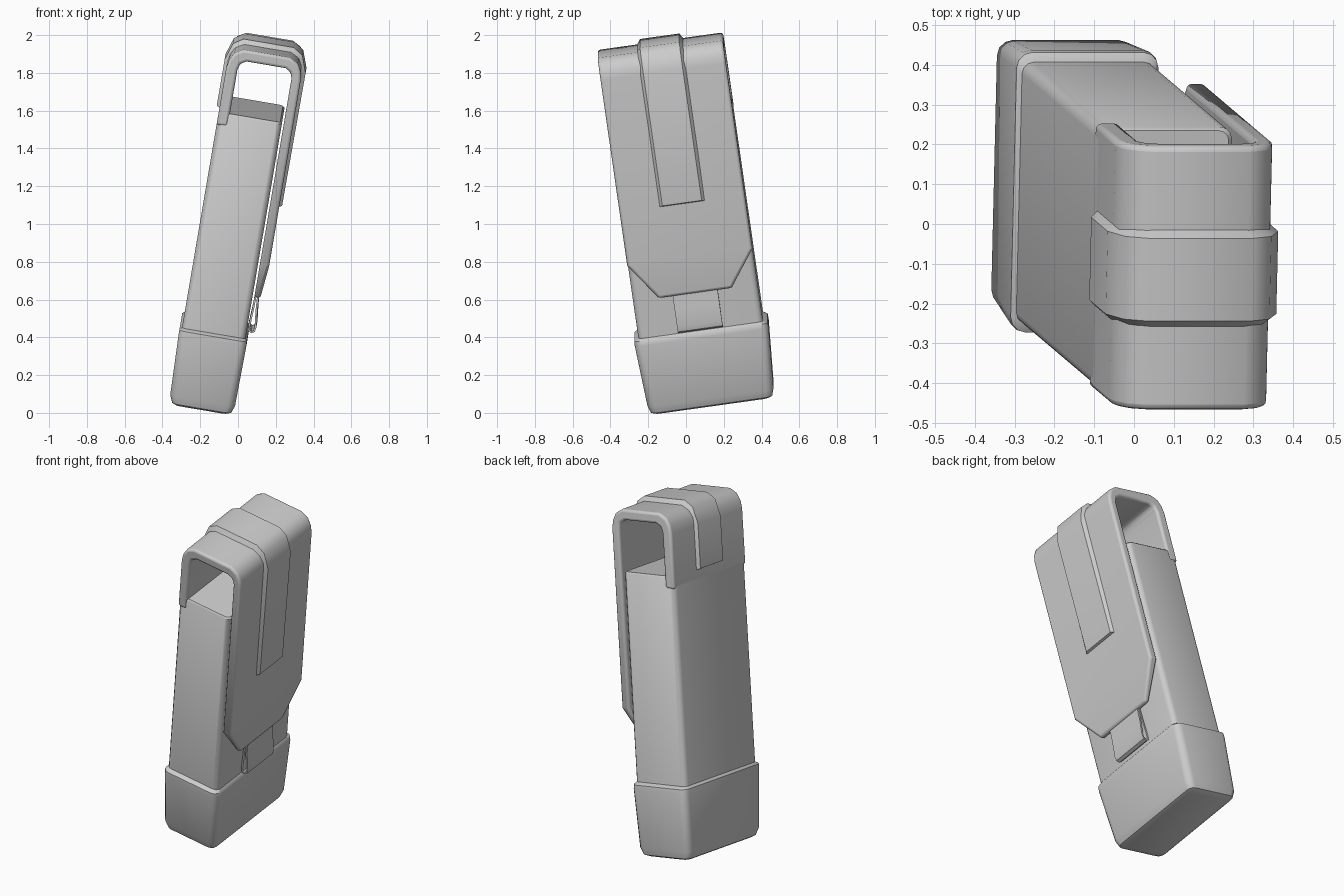
import bpy, bmesh, math
from mathutils import Matrix, Vector

if "Cube" in bpy.data.objects:
    bpy.data.objects.remove(bpy.data.objects["Cube"])

# leaning frame: a = width, b = depth, c = height
U = Vector((1, 0, -0.17)).normalized()
W = Vector((0.17, -0.144, 1)).normalized()
V = W.cross(U)
FRAME = Matrix((U, V, W)).transposed().to_4x4()
FRAME.translation = (0, 0, 1)

grey = bpy.data.materials.new("plain grey")
grey.diffuse_color = (0.6, 0.6, 0.6, 1)
grey.use_nodes = True
grey.node_tree.nodes["Principled BSDF"].inputs["Base Color"].default_value = grey.diffuse_color


def finish(name, bm, bevel=0.0, segments=3):
    bmesh.ops.recalc_face_normals(bm, faces=bm.faces)
    mesh = bpy.data.meshes.new(name)
    bm.to_mesh(mesh)
    bm.free()
    mesh.materials.append(grey)
    ob = bpy.data.objects.new(name, mesh)
    bpy.context.collection.objects.link(ob)
    ob.matrix_world = FRAME
    if bevel:
        mod = ob.modifiers.new("soft edges", 'BEVEL')
        mod.width = bevel
        mod.segments = segments
        mod.limit_method = 'ANGLE'
        mod.angle_limit = math.radians(40)
    bpy.ops.object.select_all(action='DESELECT')
    ob.select_set(True)
    bpy.context.view_layer.objects.active = ob
    bpy.ops.object.shade_smooth_by_angle(angle=math.radians(40))
    return ob


def loft(rings):
    """Closed solid through equal-length rings of points."""
    bm = bmesh.new()
    loops = [[bm.verts.new(p) for p in ring] for ring in rings]
    n = len(loops[0])
    for lo, hi in zip(loops, loops[1:]):
        for i in range(n):
            j = (i + 1) % n
            bm.faces.new((lo[i], lo[j], hi[j], hi[i]))
    bm.faces.new(loops[0][::-1])
    bm.faces.new(loops[-1])
    return bm


def section(a0, a1, b, c, r):
    """Rounded rectangle at height c."""
    pts = []
    for ca, cb, start in ((a1 - r, b - r, 0), (a0 + r, b - r, 90),
                          (a0 + r, r - b, 180), (a1 - r, r - b, 270)):
        for k in range(4):
            t = math.radians(start + 30 * k)
            pts.append((ca + r * math.cos(t), cb + r * math.sin(t), c))
    return pts


def extrude(profile, half):
    return loft([[(a, b, c) for a, c in profile] for b in (-half, half)])


# main pouch body
finish("pouch_body", loft([section(-0.2, 0.14, 0.333, -0.7, 0.03),
                           section(-0.2, 0.14, 0.333, 0.61, 0.03),
                           section(-0.19, 0.13, 0.325, 0.62, 0.025)]))

# thicker boot round the bottom
finish("bottom_boot", loft([section(-0.165, 0.11, 0.305, -0.97, 0.03),
                            section(-0.185, 0.132, 0.325, -0.96, 0.035),
                            section(-0.202, 0.146, 0.337, -0.92, 0.04),
                            section(-0.212, 0.152, 0.358, -0.59, 0.04),
                            section(-0.212, 0.150, 0.356, -0.565, 0.04),
                            section(-0.198, 0.138, 0.33, -0.55, 0.03)]))

# strap that arches over the opening and hangs down as a flap
outer = [(-0.2, 0.55), (-0.2, 0.86), (-0.192, 0.905), (-0.17, 0.945), (-0.125, 0.97),
         (0.125, 0.97), (0.17, 0.945), (0.192, 0.905), (0.2, 0.86),
         (0.2, -0.15), (0.182, -0.345)]
inner = [(0.15, -0.345), (0.15, 0.86), (0.14, 0.893), (0.11, 0.91),
         (-0.1, 0.91), (-0.13, 0.893), (-0.14, 0.86), (-0.14, 0.55)]
bm = extrude(outer + inner, 0.335)
for side in (-1, 1):  # clipped lower corners
    bmesh.ops.bisect_plane(bm, geom=bm.verts[:] + bm.edges[:] + bm.faces[:],
                           plane_co=(0, side * 0.335, -0.147),
                           plane_no=(0, side * 0.198, -0.14), clear_outer=True)
    bmesh.ops.holes_fill(bm, edges=[e for e in bm.edges if e.is_boundary], sides=0)
finish("strap_flap", bm, 0.014)

# raised ridge running along the middle of the strap
path = [(-0.2, 0.62), (-0.2, 0.86), (-0.17, 0.945), (-0.125, 0.97),
        (0.125, 0.97), (0.17, 0.945), (0.2, 0.86), (0.2, 0.15)]
rise = [(-0.216, 0.62), (-0.216, 0.87), (-0.186, 0.962), (-0.135, 0.995),
        (0.135, 0.995), (0.186, 0.962), (0.219, 0.87), (0.214, 0.15)]
finish("strap_ridge", loft([[(a - 0.01 * (a > 0) + 0.01 * (a < 0), -0.13, c - 0.01),
                             (x, -0.105, z), (x, 0.105, z),
                             (a - 0.01 * (a > 0) + 0.01 * (a < 0), 0.13, c - 0.01)]
                            for (a, c), (x, z) in zip(path, rise)]))

# pull tab: a thin folded ribbon peeking out under the flap
fold = [(0.153, -0.25), (0.149, -0.42), (0.144, -0.51), (0.148, -0.537), (0.165, -0.547),
        (0.183, -0.537), (0.188, -0.51), (0.178, -0.42), (0.168, -0.25)]
mid = Vector((0.165, -0.45))
bm = bmesh.new()
rings = []
for i, (a, c) in enumerate(fold):
    prev, nxt = Vector(fold[max(i - 1, 0)]), Vector(fold[min(i + 1, len(fold) - 1)])
    d = (nxt - prev).normalized()
    ia, ic = a - d.y * 0.01, c + d.x * 0.01
    rings.append([(a, -0.12, c), (a, 0.12, c), (ia, 0.12, ic), (ia, -0.12, ic)])
bm.free()
finish("pull_tab", loft(rings))
